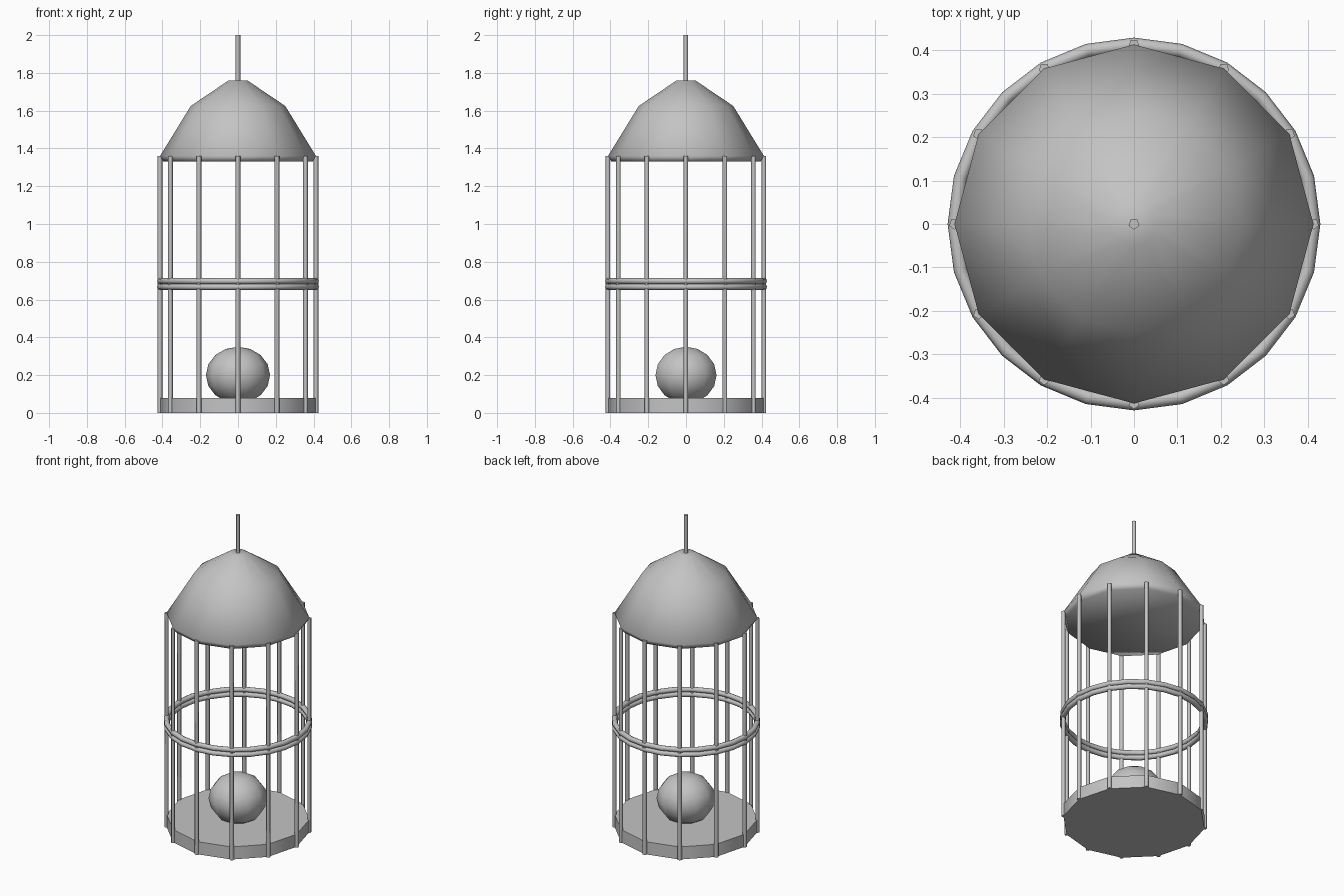
import bpy, bmesh, math
from mathutils import Matrix

cube = bpy.data.objects.get("Cube")
if cube:
    bpy.data.objects.remove(cube, do_unlink=True)

grey = bpy.data.materials.new("plain grey")
grey.use_nodes = True
colour = (0.55, 0.55, 0.55, 1)
grey.diffuse_color = colour
grey.node_tree.nodes["Principled BSDF"].inputs["Base Color"].default_value = colour

CAGE_R = 0.413
SIDES = 12


def finish(name, bm, angle=None):
    """Turn a bmesh into an object, smoothed up to the given angle."""
    bmesh.ops.recalc_face_normals(bm, faces=bm.faces)
    mesh = bpy.data.meshes.new(name)
    bm.to_mesh(mesh)
    bm.free()
    mesh.materials.append(grey)
    ob = bpy.data.objects.new(name, mesh)
    bpy.context.collection.objects.link(ob)
    if angle:
        bpy.ops.object.select_all(action='DESELECT')
        ob.select_set(True)
        bpy.context.view_layer.objects.active = ob
        bpy.ops.object.shade_smooth_by_angle(angle=math.radians(angle))
    return ob


def lathe(name, profile, sides, angle, centre=(0, 0), turn=0.0):
    """Capped solid from (radius, height) rings."""
    bm = bmesh.new()
    rings = []
    for r, z in profile:
        ring = []
        for i in range(sides):
            a = turn + math.tau * i / sides
            ring.append(bm.verts.new((centre[0] + r * math.cos(a),
                                      centre[1] + r * math.sin(a), z)))
        rings.append(ring)
    for low, high in zip(rings, rings[1:]):
        for i in range(sides):
            j = (i + 1) % sides
            bm.faces.new((low[i], low[j], high[j], high[i]))
    bm.faces.new(rings[0][::-1])
    bm.faces.new(rings[-1])
    return finish(name, bm, angle)


# Floor disc
lathe("floor", [(CAGE_R, 0), (CAGE_R, 0.08)], SIDES, 40)

# Domed roof with a slightly undercut rim, smooth all over
lathe("roof", [(0.395, 1.33), (CAGE_R, 1.36), (0.25, 1.625), (0.05, 1.76)],
      SIDES, 180)

# Hanging rod
lathe("hanging_rod", [(0.013, 1.75), (0.013, 2.0)], 5, 80, turn=-math.pi / 2)

# Upright bars
for i in range(SIDES):
    a = math.tau * i / SIDES
    lathe(f"bar_{i + 1}", [(0.013, 0), (0.013, 1.36)], 5, 80,
          (CAGE_R * math.cos(a), CAGE_R * math.sin(a)), -math.pi / 2)

# Twin hoops around the middle
for name, z in (("lower_hoop", 0.667), ("upper_hoop", 0.698)):
    bpy.ops.mesh.primitive_torus_add(major_segments=24, minor_segments=8,
                                     major_radius=CAGE_R, minor_radius=0.016,
                                     location=(0, 0, z))
    hoop = bpy.context.object
    hoop.name = name
    hoop.data.materials.append(grey)
    bpy.ops.object.shade_smooth_by_angle(angle=math.radians(80))

# Ball resting in the floor
bm = bmesh.new()
bmesh.ops.create_uvsphere(
    bm, u_segments=10, v_segments=8, radius=1,
    matrix=Matrix.Translation((0, 0, 0.2)) @ Matrix.Diagonal((0.17, 0.17, 0.15, 1))
    @ Matrix.Rotation(math.radians(18), 4, 'Z'))
finish("ball", bm, 80)
